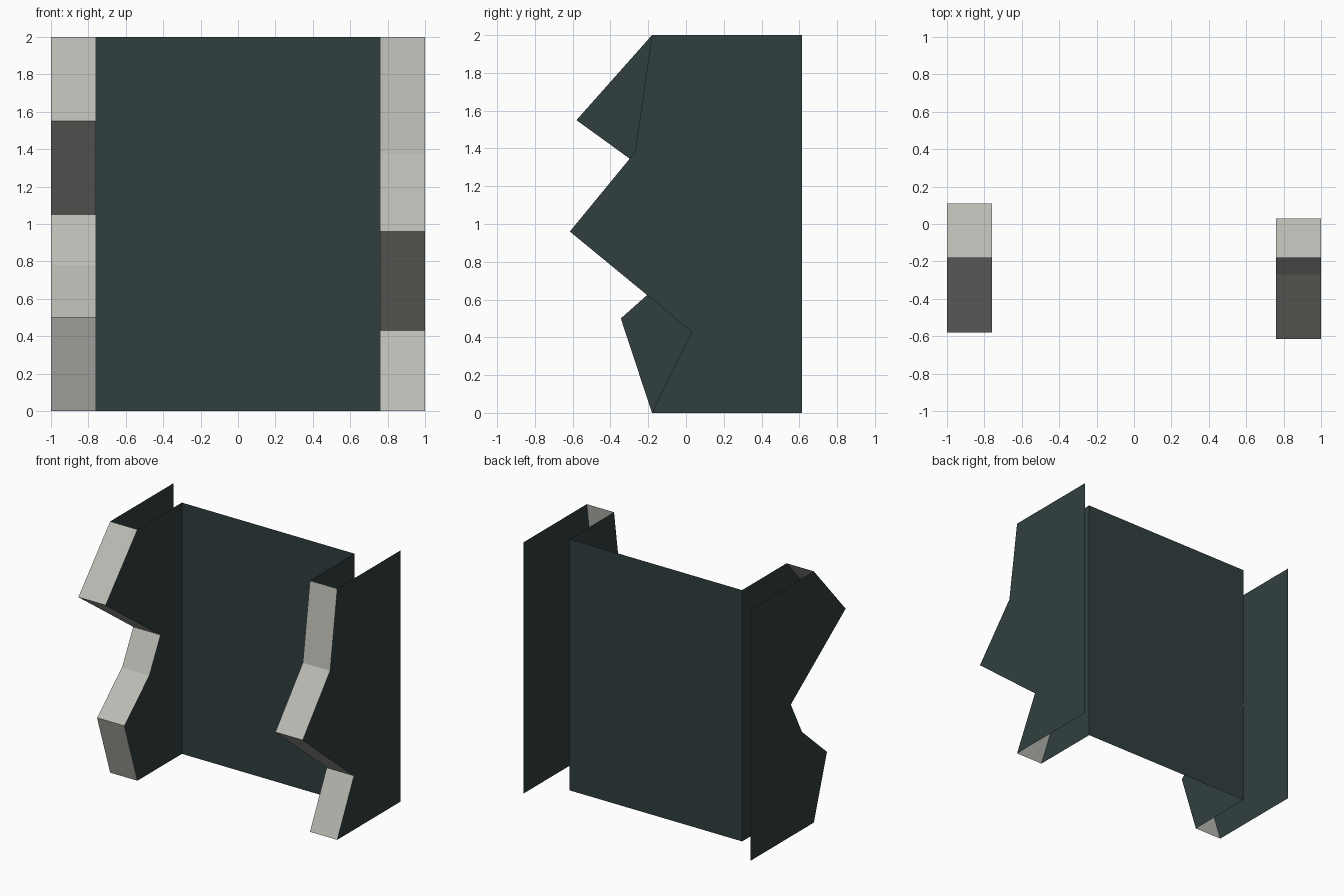
import bpy, bmesh
from mathutils import Vector

if "Cube" in bpy.data.objects:
    bpy.data.objects.remove(bpy.data.objects["Cube"])


def material(name, rgb):
    m = bpy.data.materials.new(name)
    m.diffuse_color = (*rgb, 1)
    m.use_nodes = True
    m.node_tree.nodes["Principled BSDF"].inputs["Base Color"].default_value = m.diffuse_color
    return m


STONE = material("pale_stone", (0.50, 0.50, 0.465))
DARK = material("dark_slate", (0.031, 0.050, 0.050))

OUTER, INNER, HEIGHT = 1.0, 0.76, 2.0
BACK, PANEL_Y = 0.615, 0.38


def sheet(name, polygons, mat, facing):
    """Thin sheet object from polygons, each turned towards the given direction."""
    bm = bmesh.new()
    for poly in polygons:
        f = bm.faces.new([bm.verts.new(p) for p in poly])
        f.normal_update()
        if f.normal.dot(Vector(facing)) < 0:
            f.normal_flip()
    bmesh.ops.remove_doubles(bm, verts=bm.verts, dist=0.0001)
    me = bpy.data.meshes.new(name)
    bm.to_mesh(me)
    bm.free()
    me.materials.append(mat)
    ob = bpy.data.objects.new(name, me)
    bpy.context.collection.objects.link(ob)
    return ob


# Jagged front profiles (y, z), top to bottom
left = [(-0.18, 2), (-0.58, 1.55), (0.11, 1.05), (-0.03, 0.78), (-0.345, 0.5), (-0.18, 0)]
right = [(-0.18, 2), (-0.27, 1.38), (-0.615, 0.96), (0.03, 0.43), (-0.18, 0)]

for side, s, prof in (("left", -1, left), ("right", 1, right)):
    xi, xo = s * INNER, s * OUTER
    # Folded front strip
    strips = [[(xi, *a), (xo, *a), (xo, *b), (xi, *b)] for a, b in zip(prof, prof[1:])]
    sheet(side + "_jagged_front", strips, STONE, (0, -1, 0))
    # Outer wall reaches the back, inner wall stops at the rear panel
    for part, x, y, n in (("outer", xo, BACK, s), ("inner", xi, PANEL_Y, -s)):
        outline = [(x, *p) for p in prof] + [(x, y, 0), (x, y, HEIGHT)]
        sheet(f"{side}_{part}_wall", [outline], DARK, (n, 0, 0))

# Rear panel between the inner walls
sheet("rear_panel", [[(-INNER, PANEL_Y, 0), (INNER, PANEL_Y, 0),
                      (INNER, PANEL_Y, HEIGHT), (-INNER, PANEL_Y, HEIGHT)]], DARK, (0, -1, 0))
